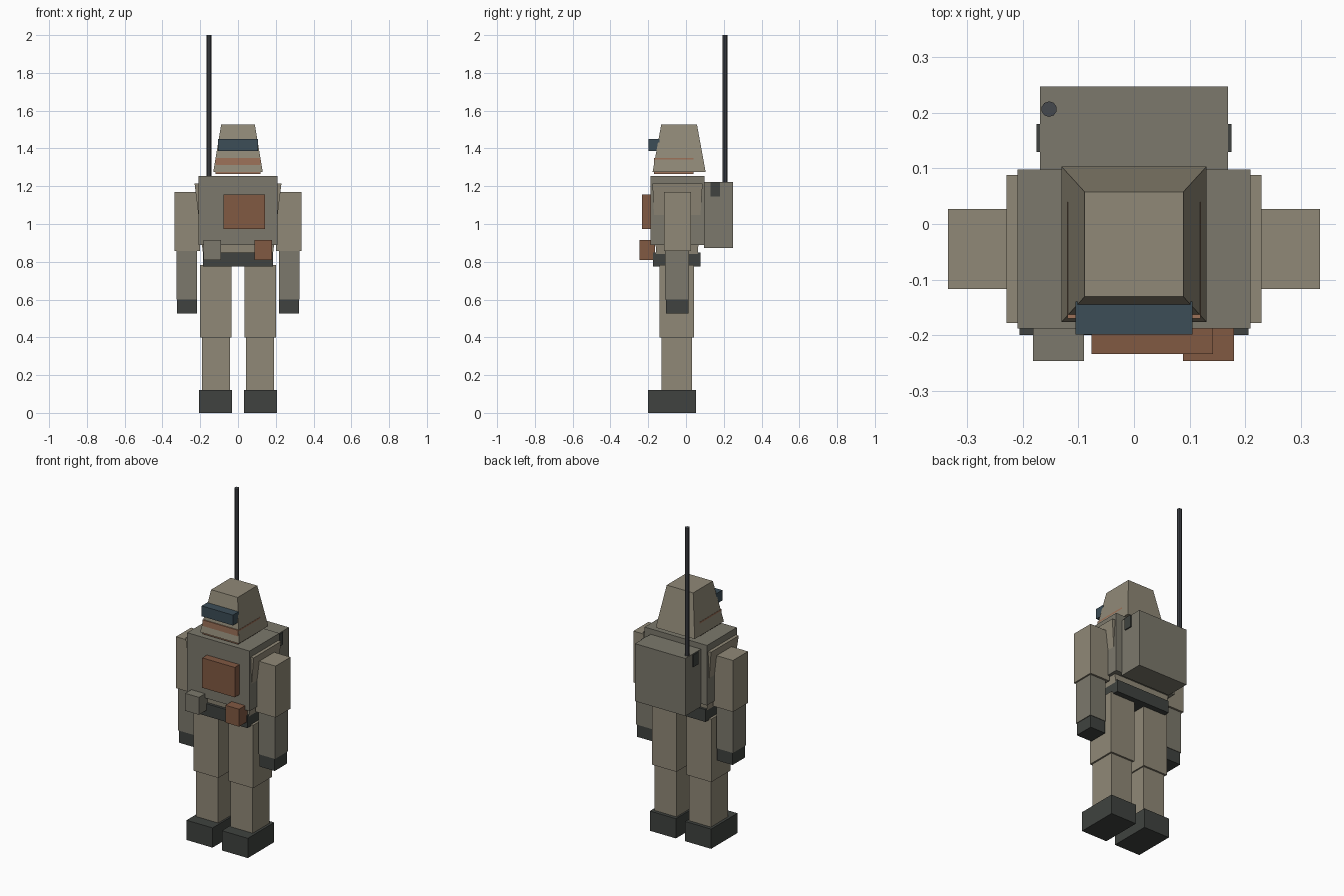
import bpy, bmesh

if "Cube" in bpy.data.objects:
    bpy.data.objects.remove(bpy.data.objects["Cube"])


def material(name, rgb):
    m = bpy.data.materials.new(name)
    m.diffuse_color = (*rgb, 1)
    m.use_nodes = True
    m.node_tree.nodes["Principled BSDF"].inputs["Base Color"].default_value = m.diffuse_color
    return m


KHAKI = material("khaki", (0.28, 0.25, 0.185))
VEST = material("grey_olive", (0.20, 0.19, 0.15))
DARK = material("dark_rubber", (0.05, 0.055, 0.05))
RUST = material("rust", (0.22, 0.10, 0.055))
SKIN = material("skin", (0.34, 0.17, 0.10))
GLASS = material("glass", (0.045, 0.075, 0.095))
METAL = material("metal", (0.06, 0.065, 0.075))


def finish(name, bm, mat):
    bmesh.ops.recalc_face_normals(bm, faces=bm.faces)
    me = bpy.data.meshes.new(name)
    bm.to_mesh(me)
    bm.free()
    me.materials.append(mat)
    ob = bpy.data.objects.new(name, me)
    bpy.context.collection.objects.link(ob)
    return ob


def box(name, x, y, z, mat, top=None):
    """Box from (min, max) ranges; top = (x range, y range) tapers it."""
    bm = bmesh.new()
    bmesh.ops.create_cube(bm, size=1)
    tx, ty = top or (x, y)
    for v in bm.verts:
        up = v.co.z > 0
        i, j = v.co.x > 0, v.co.y > 0
        v.co = ((tx if up else x)[i], (ty if up else y)[j], z[up])
    return finish(name, bm, mat)


def pair(name, x, y, z, mat):
    """Mirrored left and right boxes."""
    box(name + "_right", x, y, z, mat)
    box(name + "_left", (-x[1], -x[0]), y, z, mat)


# Legs
pair("boot", (0.031, 0.206), (-0.20, 0.053), (0, 0.12), DARK)
pair("shin", (0.042, 0.19), (-0.13, 0.032), (0.12, 0.40), KHAKI)
pair("thigh", (0.034, 0.20), (-0.14, 0.043), (0.40, 0.783), KHAKI)

# Torso, vest and belt
box("belt", (-0.185, 0.185), (-0.175, 0.077), (0.775, 0.85), DARK)
box("torso", (-0.185, 0.185), (-0.158, 0.062), (0.84, 1.215), KHAKI,
    top=((-0.23, 0.23), (-0.178, 0.088)))
box("vest", (-0.21, 0.21), (-0.188, 0.098), (0.89, 1.255), VEST)
box("chest_plate", (-0.077, 0.142), (-0.234, -0.185), (0.973, 1.155), RUST)
box("pouch_grey", (-0.182, -0.09), (-0.247, -0.165), (0.81, 0.916), VEST)
box("pouch_rust", (0.088, 0.18), (-0.247, -0.165), (0.81, 0.916), RUST)

# Arms
pair("upper_arm", (0.20, 0.335), (-0.117, 0.027), (0.857, 1.17), KHAKI)
pair("forearm", (0.216, 0.326), (-0.11, 0.015), (0.60, 0.857), VEST)
pair("hand", (0.218, 0.322), (-0.107, 0.012), (0.525, 0.60), DARK)

# Head
box("face", (-0.12, 0.12), (-0.17, 0.04), (1.265, 1.35), SKIN)
box("hood", (-0.131, 0.131), (-0.177, 0.104), (1.275, 1.527), KHAKI,
    top=((-0.089, 0.089), (-0.131, 0.058)))
box("visor", (-0.105, 0.105), (-0.199, -0.14), (1.387, 1.45), GLASS)

# Backpack with side clips and antenna
box("backpack", (-0.169, 0.169), (0.096, 0.248), (0.872, 1.222), VEST)
pair("pack_clip", (0.15, 0.176), (0.13, 0.18), (1.145, 1.22), DARK)
bm = bmesh.new()
bmesh.ops.create_cone(bm, cap_ends=True, segments=10, radius1=0.014,
                      radius2=0.014, depth=0.80)
bmesh.ops.translate(bm, verts=bm.verts, vec=(-0.153, 0.207, 1.60))
finish("antenna", bm, METAL)
